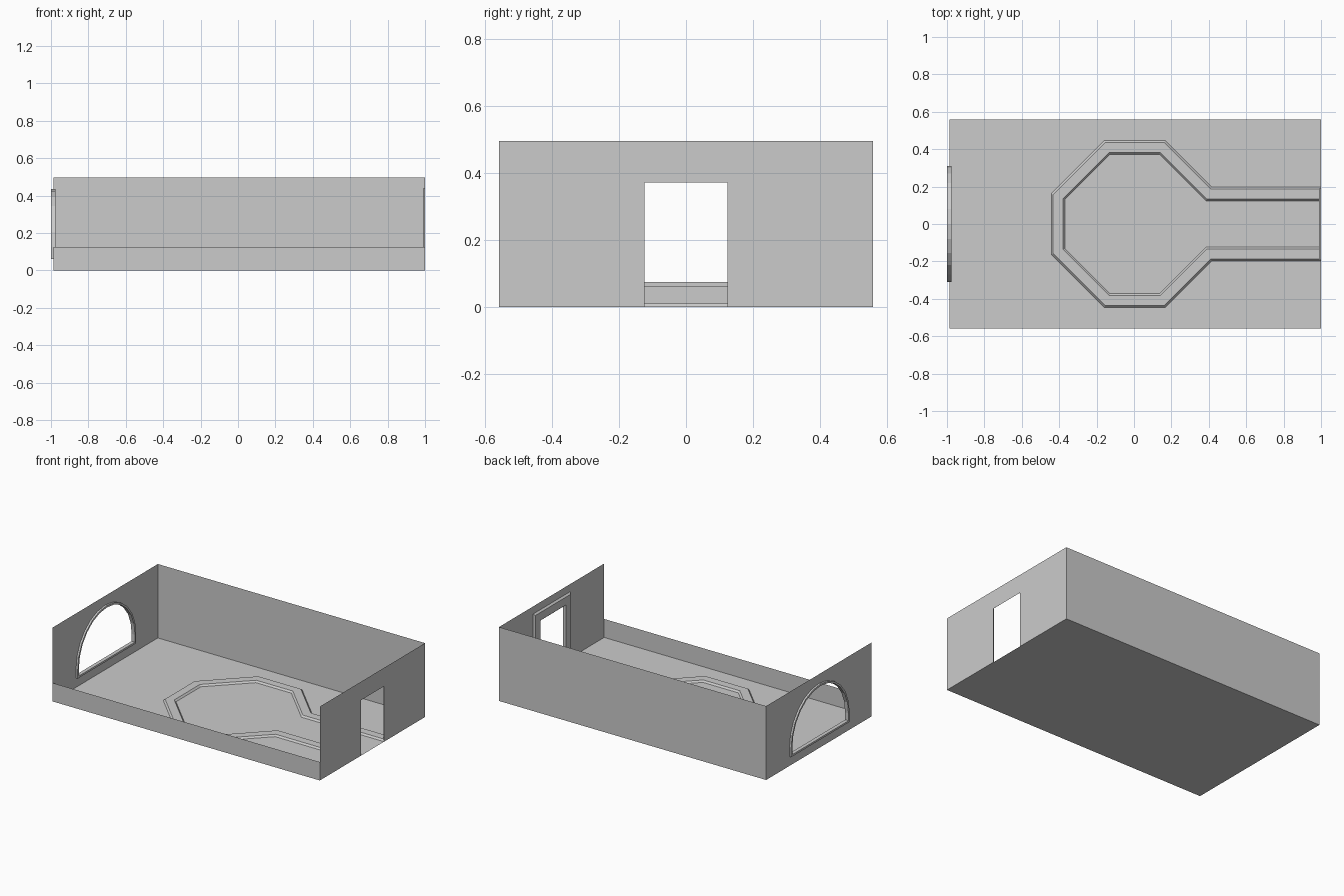
import bpy, bmesh
from math import pi, cos, sin
from mathutils import Vector

if "Cube" in bpy.data.objects:
    bpy.data.objects.remove(bpy.data.objects["Cube"])

U = 0.0621                       # one modelling unit
X0, X1 = -0.9875, 1.0            # left and right wall planes
Y, H = 9 * U, 8 * U              # half depth and wall height
LOW = 2 * U                      # height of the cut-down front wall


def finish(name, bm):
    mesh = bpy.data.meshes.new(name)
    bm.to_mesh(mesh)
    bm.free()
    ob = bpy.data.objects.new(name, mesh)
    bpy.context.collection.objects.link(ob)
    return ob


def sheet(name, loops, flip=False):
    """Flat sheet from an outline, plus optional hole outlines."""
    bm = bmesh.new()
    edges = []
    for loop in loops:
        vs = [bm.verts.new(p) for p in loop]
        if len(loops) == 1:
            bm.faces.new(vs)
        else:
            edges += [bm.edges.new((vs[i - 1], vs[i])) for i in range(len(vs))]
    if edges:
        bmesh.ops.triangle_fill(bm, use_beauty=True, use_dissolve=False, edges=edges)
    bm.normal_update()
    if flip:
        bmesh.ops.reverse_faces(bm, faces=bm.faces[:])
    return finish(name, bm)


def sweep(name, path, profile, place, closed=False):
    """Mitred sweep of an (offset, height) profile along a 2D path."""
    pts = [Vector(p) for p in path]
    n = len(pts)
    bm = bmesh.new()
    rings = []
    for i, p in enumerate(pts):
        a = pts[i - 1] if closed or i > 0 else None
        b = pts[(i + 1) % n] if closed or i < n - 1 else None
        d1 = (p - a).normalized() if a is not None else (b - p).normalized()
        d2 = (b - p).normalized() if b is not None else d1
        n1, n2 = Vector((-d1.y, d1.x)), Vector((-d2.y, d2.x))
        m = (n1 + n2) / (1 + n1.dot(n2))
        rings.append([bm.verts.new(place(*(p + m * o), h)) for o, h in profile])
    k = len(profile)
    for i in range(n if closed else n - 1):
        r, s = rings[i], rings[(i + 1) % n]
        for j in range(k):
            bm.faces.new((r[j], r[(j + 1) % k], s[(j + 1) % k], s[j]))
    if not closed:
        bm.faces.new(rings[0])
        bm.faces.new(rings[-1])
    bmesh.ops.recalc_face_normals(bm, faces=bm.faces[:])
    return finish(name, bm)


# Floor, tall back wall and low front wall
sheet("floor", [[(X0, -Y, 0), (X1, -Y, 0), (X1, Y, 0), (X0, Y, 0)]])
for name, y, h in (("back_wall", Y, H), ("front_wall", -Y, LOW)):
    sheet(name, [[(X0, y, 0), (X1, y, 0), (X1, y, h), (X0, y, h)]], flip=y > 0)

# Right wall with doorway notch
DW, DH = 2 * U, 6 * U
outline = [(-Y, 0), (-DW, 0), (-DW, DH), (DW, DH), (DW, 0), (Y, 0), (Y, H), (-Y, H)]
sheet("door_wall", [[(X1, y, z) for y, z in outline]])


# Left wall with arched window hole
def arch(r, base, spring=2 * U, seg=12):
    return [(-r, base), (r, base)] + [
        (r * cos(pi * i / seg), spring + r * sin(pi * i / seg)) for i in range(seg + 1)]


MID = 5 * U - 0.00625            # centre line of the window frame
window = arch(MID, U + 0.00625)
rect = [(-Y, 0), (Y, 0), (Y, H), (-Y, H)]
wall = sheet("window_wall", [[(X0, y, z) for y, z in loop] for loop in (rect, window)])

# Window frame projecting on both sides of the wall
bar = [(-0.00625, -0.0125), (0.00625, -0.0125), (0.00625, 0.0125), (-0.00625, 0.0125)]
sweep("window_frame", window, bar, lambda y, z, h: (X0 + h, y, z), closed=True)

# Raised bevelled moulding shared by floor inlay and door frame
trim = [(-0.0367, 0), (0.0367, 0), (0.0265, 0.0115), (-0.0265, 0.0115)]
C, R, K = 0.1607, 0.4095, 0.147  # corridor, octagon and corner half widths
half = [(X1, C), (R + K - C, C), (K, R), (-K, R), (-R, K)]
path = half + [(x, -y) for x, y in reversed(half)]
path = [(x if x == X1 else x + 0.004, y) for x, y in path]
sweep("floor_trim", path, trim, lambda x, y, h: (x, y, h))

# Door frame on the inner face of the right wall
dtop = DH + 0.0367
sweep("door_frame", [(-C, 0), (-C, dtop), (C, dtop), (C, 0)], trim,
      lambda y, z, h: (X1 - h, y, z))
